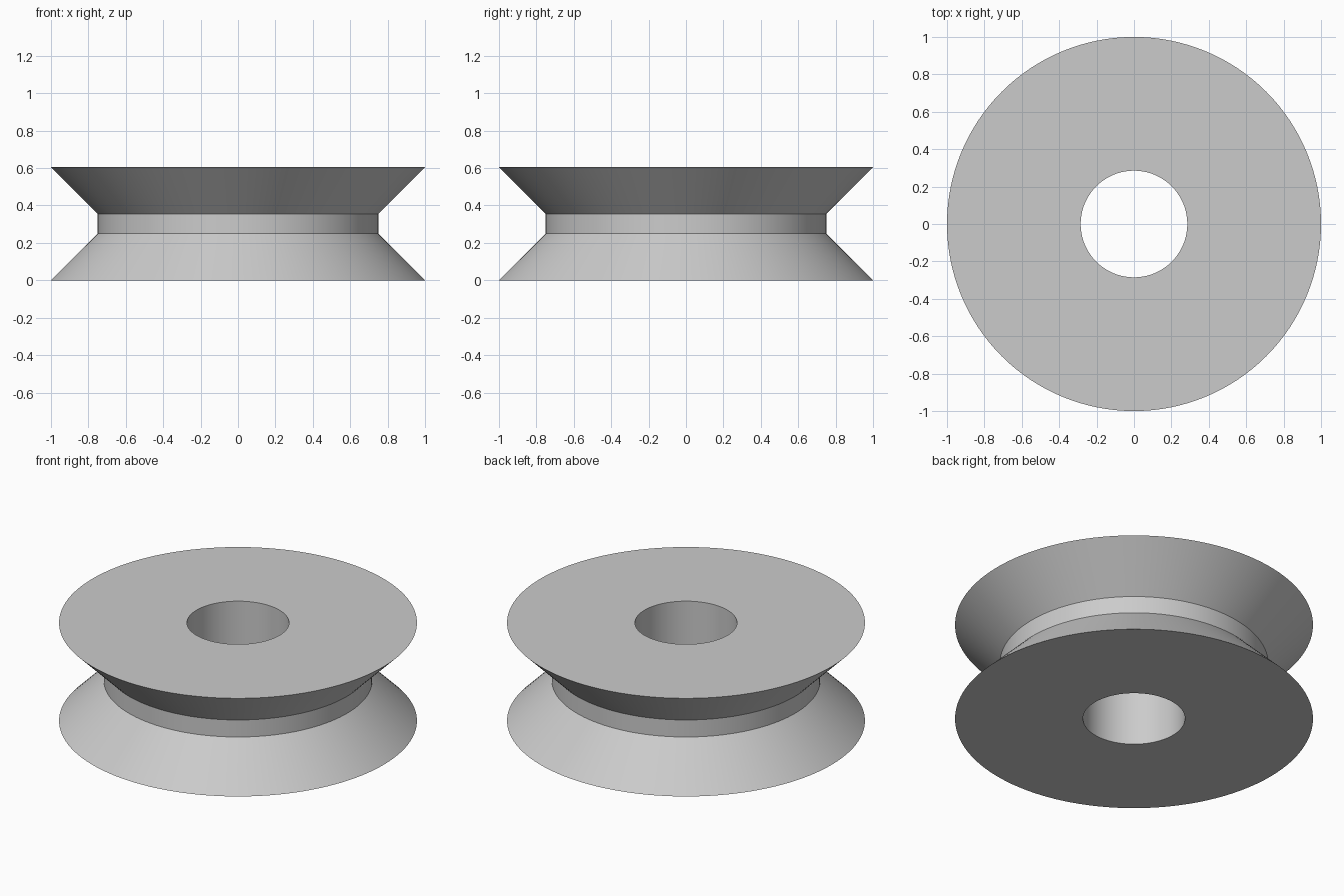
import bpy
import bmesh
import math
from mathutils import Matrix, Vector

cube = bpy.data.objects.get("Cube")
if cube:
    bpy.data.objects.remove(cube, do_unlink=True)

SEGMENTS = 128
HEIGHT = 0.605
RIM, GROOVE, BORE = 1.0, 0.75, 0.285
GROOVE_LOW, GROOVE_HIGH = 0.25, 0.355

# Plain grey material
grey = bpy.data.materials.new("grey")
grey.use_nodes = True
colour = (0.6, 0.6, 0.6, 1)
grey.diffuse_color = colour
grey.node_tree.nodes["Principled BSDF"].inputs["Base Color"].default_value = colour


def lathe(name, profile, material):
    """Spin a closed (radius, height) profile around the z axis."""
    bm = bmesh.new()
    rings = []
    for i in range(SEGMENTS):
        turn = Matrix.Rotation(math.tau * i / SEGMENTS, 3, "Z")
        rings.append([bm.verts.new(turn @ Vector((r, 0, z))) for r, z in profile])
    count = len(profile)
    for i, ring in enumerate(rings):
        following = rings[(i + 1) % SEGMENTS]
        for j in range(count):
            k = (j + 1) % count
            bm.faces.new((ring[j], following[j], following[k], ring[k]))
    bmesh.ops.recalc_face_normals(bm, faces=bm.faces)
    mesh = bpy.data.meshes.new(name)
    bm.to_mesh(mesh)
    bm.free()
    mesh.materials.append(material)
    obj = bpy.data.objects.new(name, mesh)
    bpy.context.collection.objects.link(obj)
    bpy.ops.object.select_all(action="DESELECT")
    obj.select_set(True)
    bpy.context.view_layer.objects.active = obj
    bpy.ops.object.shade_smooth_by_angle(angle=math.radians(30))
    return obj


# Grooved wheel with sloped flanges and a central bore
lathe("pulley_wheel", [
    (BORE, 0), (RIM, 0),
    (GROOVE, GROOVE_LOW), (GROOVE, GROOVE_HIGH),
    (RIM, HEIGHT), (BORE, HEIGHT),
], grey)
